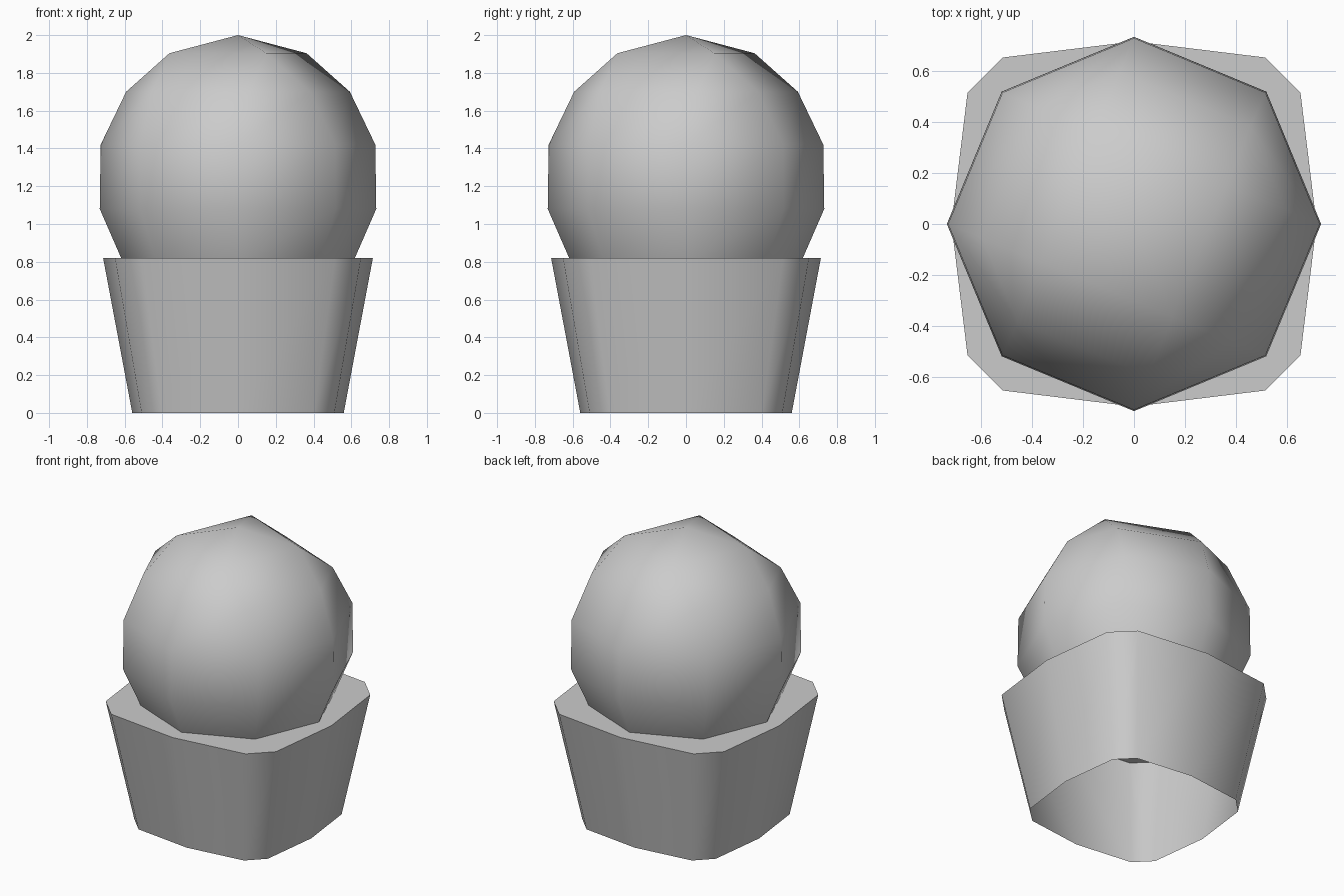
import bpy
import bmesh
from math import cos, sin, radians

cube = bpy.data.objects.get("Cube")
if cube:
    bpy.data.objects.remove(cube, do_unlink=True)

grey = bpy.data.materials.new("light_grey")
grey.use_nodes = True
grey.diffuse_color = (0.6, 0.6, 0.6, 1)
grey.node_tree.nodes["Principled BSDF"].inputs["Base Color"].default_value = (0.6, 0.6, 0.6, 1)


def ring(bm, angles, radius, z):
    return [bm.verts.new((radius * cos(radians(a)), radius * sin(radians(a)), z)) for a in angles]


def bridge(bm, low, high):
    n = len(low)
    for i in range(n):
        j = (i + 1) % n
        bm.faces.new((low[i], low[j], high[j], high[i]))


def finish(bm, name):
    mesh = bpy.data.meshes.new(name)
    bm.to_mesh(mesh)
    bm.free()
    mesh.materials.append(grey)
    obj = bpy.data.objects.new(name, mesh)
    bpy.context.collection.objects.link(obj)
    return obj


# Tapered pot: rounded square section, closed top, open underside
bm = bmesh.new()
quarter = [(0.714, 0), (0.651, 0.514), (0.514, 0.651)]
outline = []
for turn in range(4):
    outline += quarter
    quarter = [(-y, x) for x, y in quarter]
low = [bm.verts.new((x * 0.784, y * 0.784, 0)) for x, y in outline]
high = [bm.verts.new((x, y, 0.82)) for x, y in outline]
bridge(bm, low, high)
for f in bm.faces:
    f.smooth = True
bm.faces.new(high)
for e in bm.edges:
    if all(v in high for v in e.verts):
        e.smooth = False
finish(bm, "pot")

# Ball: eight-sided body with a twisted four-sided crown
bm = bmesh.new()
octagon = [45 * i for i in range(8)]
body = [ring(bm, octagon, r, z) for r, z in
        [(0.61, 0.80), (0.732, 1.08), (0.727, 1.42)]]
shoulder = ring(bm, [90 * (i // 2) + (40 if i % 2 else 5.5) for i in range(8)], 0.595, 1.70)
body.append(shoulder)
for a, b in zip(body, body[1:]):
    bridge(bm, a, b)
crown = ring(bm, [22.5 + 90 * i for i in range(4)], 0.393, 1.904)
tip = bm.verts.new((0, 0, 2))
for i in range(4):
    j = (i + 1) % 4
    bm.faces.new((shoulder[2 * i], shoulder[2 * i + 1], crown[i]))
    bm.faces.new((shoulder[2 * i + 1], shoulder[2 * j], crown[j], crown[i]))
    bm.faces.new((crown[i], crown[j], tip))
for f in bm.faces:
    f.smooth = True
finish(bm, "ball")
